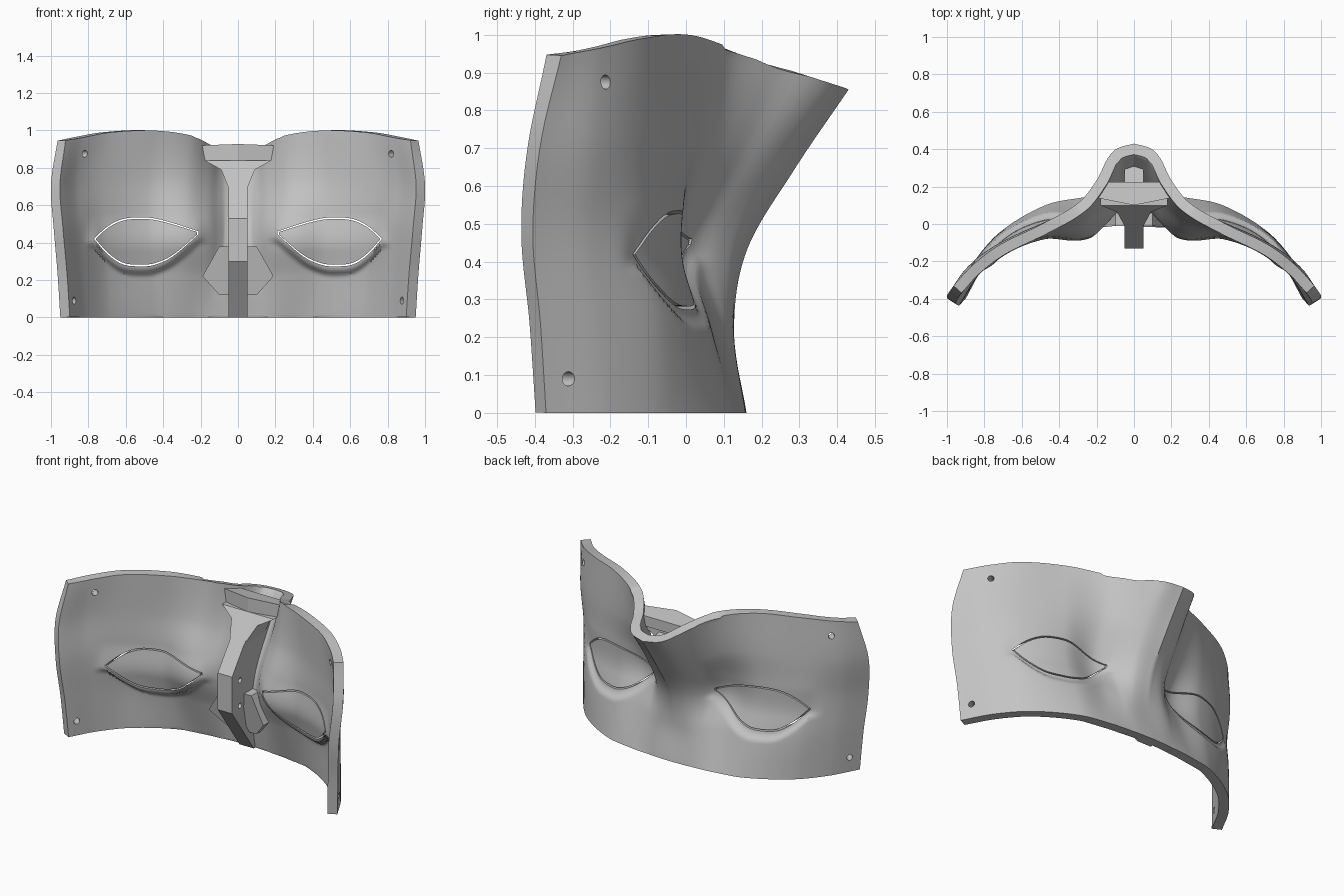
import bpy, bmesh
from math import cos, sin, tau
from mathutils import Vector

cube = bpy.data.objects.get("Cube")
if cube:
    bpy.data.objects.remove(cube)

grey = bpy.data.materials.new("light_grey")
grey.use_nodes = True
grey.diffuse_color = (0.55, 0.55, 0.55, 1)
grey.node_tree.nodes["Principled BSDF"].inputs["Base Color"].default_value = (0.55, 0.55, 0.55, 1)


def curve(xs, ys, x):
    """Smooth curve through the given points."""
    n = len(xs)
    x = min(max(x, xs[0]), xs[-1])
    i = max(j for j in range(n - 1) if xs[j] <= x)

    def slope(j):
        a, b = max(j - 1, 0), min(j + 1, n - 1)
        return (ys[b] - ys[a]) / (xs[b] - xs[a])
    h = xs[i + 1] - xs[i]
    t = (x - xs[i]) / h
    return ((2*t**3 - 3*t*t + 1) * ys[i] + (t**3 - 2*t*t + t) * h * slope(i)
            + (3*t*t - 2*t**3) * ys[i + 1] + (t**3 - t*t) * h * slope(i + 1))


def soft(v):
    v = min(max(v, 0), 1)
    return v * v * (3 - 2 * v)


def make(name, bm):
    bmesh.ops.recalc_face_normals(bm, faces=bm.faces)
    mesh = bpy.data.meshes.new(name)
    bm.to_mesh(mesh)
    bm.free()
    mesh.materials.append(grey)
    ob = bpy.data.objects.new(name, mesh)
    bpy.context.collection.objects.link(ob)
    return ob


def activate(ob):
    bpy.ops.object.select_all(action='DESELECT')
    ob.select_set(True)
    bpy.context.view_layer.objects.active = ob


def loft(name, first, second):
    """Solid between two matching outlines."""
    bm = bmesh.new()
    a = [bm.verts.new(p) for p in first]
    b = [bm.verts.new(p) for p in second]
    bm.faces.new(a)
    bm.faces.new(b)
    for i in range(len(a)):
        j = (i + 1) % len(a)
        bm.faces.new((a[i], a[j], b[j], b[i]))
    return make(name, bm)


def mirrored(half):
    """Closed outline from its right half, listed top to bottom."""
    return half + [(-x, y, z) for x, y, z in reversed(half)]


def cut(ob, cutter):
    cutter.hide_render = True
    mod = ob.modifiers.new("cut", 'BOOLEAN')
    mod.object, mod.operation, mod.solver = cutter, 'DIFFERENCE', 'EXACT'
    activate(ob)
    bpy.ops.object.modifier_apply(modifier=mod.name)
    bpy.data.objects.remove(cutter)


# Mask surface: depth across half the width, from bottom row to top row
COLS = [0, .1, .15, .2, .3, .5, .75, .9, 1]
ROWS = [0, .25, .5, .75, 1]
DEPTH = [
    [.16, .157, .153, .15, .14, .10, -.04, -.20, -.37],
    [.127, .125, .115, .095, .065, .05, -.06, -.22, -.385],
    [.16, .135, .09, .035, -.01, -.01, -.11, -.25, -.405],
    [.285, .245, .20, .14, .065, 0, -.12, -.24, -.385],
    [.43, .40, .345, .245, .12, .005, -.115, -.225, -.33],
]
TOP = [.855, .87, .885, .91, .965, 1, .99, .965, .945]
HALF_WIDTH = [.95, .965, .985, 1, .965]


def surface(s, t):
    a = abs(s)
    y = curve(ROWS, [curve(COLS, row, a) for row in DEPTH], t)
    return Vector((s * curve(ROWS, HALF_WIDTH, t), y, t * curve(COLS, TOP, a)))


# Eye outline
EYE_X = [.21, .35, .45, .53, .62, .70, .77]
EYE_HIGH = [.46, .505, .53, .535, .525, .485, .42]
EYE_LOW = [.445, .325, .28, .273, .285, .34, .42]


def eye_recess(x, z):
    x = abs(x)
    rim = soft((z - curve(EYE_X, EYE_LOW, x) + .055) / .04)
    ends = soft((x - .15) / .08) * soft((.83 - x) / .08)
    return .025 * rim * ends * soft((.56 - z) / .2)


NX, NZ = 150, 72
bm = bmesh.new()
grid = [[bm.verts.new(surface(2 * i / NX - 1, j / NZ)) for i in range(NX + 1)]
        for j in range(NZ + 1)]
for j in range(NZ):
    for i in range(NX):
        bm.faces.new((grid[j][i + 1], grid[j][i], grid[j + 1][i], grid[j + 1][i + 1]))
mask = make("mask_shell", bm)
outer_count = len(mask.data.vertices)
if mask.data.polygons[0].normal.y < 0:
    mask.data.flip_normals()

# Thickness, then level rims and sunken eye pockets
mod = mask.modifiers.new("thickness", 'SOLIDIFY')
mod.thickness, mod.offset = .058, -1
activate(mask)
bpy.ops.object.modifier_apply(modifier=mod.name)
for v in mask.data.vertices:
    v.co.z = max(v.co.z, 0)
    if v.co.y > .1:
        v.co.z = min(v.co.z, .994 - .32 * v.co.y)
    v.co.y -= eye_recess(v.co.x, v.co.z) * (1 if v.index < outer_count else 1.4)


# Thin slit around each eye
def eye_slit(side):
    xs = [.21 + .56 * i / 24 for i in range(25)]
    loop = [(x, curve(EYE_X, EYE_HIGH, x)) for x in xs]
    loop += [(x, curve(EYE_X, EYE_LOW, x)) for x in reversed(xs[:-1])]
    inner = [(.49 + (x - .49) * .97, .41 + (z - .41) * .935) for x, z in loop]
    bm = bmesh.new()
    rings = [[bm.verts.new((side * x, y, z)) for x, z in path]
             for path, y in ((loop, -.6), (loop, .6), (inner, .6), (inner, -.6))]
    n = len(loop)
    for k in range(4):
        a, b = rings[k], rings[(k + 1) % 4]
        for i in range(n):
            j = (i + 1) % n
            bm.faces.new((a[i], a[j], b[j], b[i]))
    return make("slit_cutter", bm)


# Round strap hole through the shell
def strap_hole(side, x, y, z):
    axis = Vector((side * .75, .66, 0))
    across = Vector((side * -.66, .75, 0))
    mid = Vector((side * x, y, z))
    ring = [across * .018 * cos(tau * i / 16) + Vector((0, 0, .019 * sin(tau * i / 16)))
            for i in range(16)]
    return loft("hole_cutter", [mid + p - axis * .12 for p in ring],
                [mid + p + axis * .12 for p in ring])


for side in (-1, 1):
    cut(mask, eye_slit(side))
    cut(mask, strap_hole(side, .86, -.215, .875))
    cut(mask, strap_hole(side, .91, -.32, .09))
activate(mask)
bpy.ops.object.shade_smooth_by_angle(angle=.6)

# Central fin on the inside, with two cross holes
fin_profile = [(.12, 0), (.085, 0), (-.13, .3), (-.13, .53), (.1, .84),
               (.34, .78), (.21, .6), (.12, .45), (.09, .25)]
fin = loft("center_fin", [(-.05, y, z) for y, z in fin_profile],
           [(.05, y, z) for y, z in fin_profile])
for z in (.32, .48):
    ring = [(-.05 + .016 * cos(tau * i / 12), z + .016 * sin(tau * i / 12)) for i in range(12)]
    cut(fin, loft("hole_cutter", [(-.2, *p) for p in ring], [(.2, *p) for p in ring]))

# Bridge closing the hollow brow, and the flare joining it to the fin
bridge = [(0, .1), (.2, .14), (.17, .225), (-.17, .225), (-.2, .14)]
loft("top_bridge", [(x, y, .84) for x, y in bridge],
     [(x, y, .945 - .18 * y) for x, y in bridge])
flare = mirrored([(.18, .1, .84), (.09, .063, .79), (.05, -.011, .69)])
loft("fin_flare", flare, [(x, .2, z) for x, y, z in flare])

# Buttress at the foot of the fin
foot = mirrored([(.1, -.01, .38), (.19, -.02, .22), (.1, .04, .12)])
loft("fin_buttress", foot, [(x, .08, z) for x, y, z in foot])
